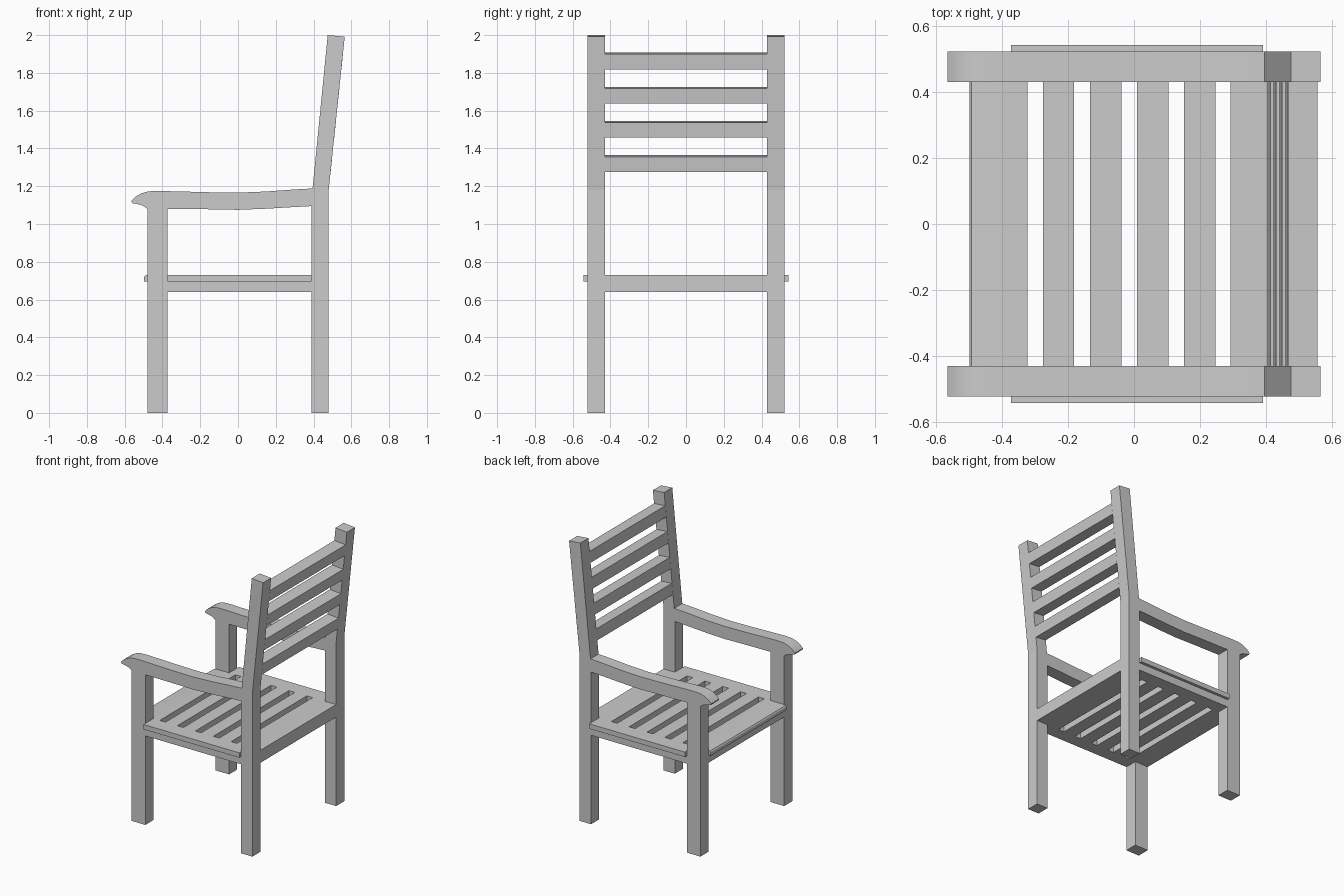
import bpy, bmesh, math

if "Cube" in bpy.data.objects:
    bpy.data.objects.remove(bpy.data.objects["Cube"])


def prism(name, pts, lo, hi, axis="y", smooth=False):
    """Extrude a profile (x,z for axis y / y,z for axis x) from lo to hi."""
    def place(p, d):
        return (p[0], d, p[1]) if axis == "y" else (d, p[0], p[1])
    bm = bmesh.new()
    a = [bm.verts.new(place(p, lo)) for p in pts]
    b = [bm.verts.new(place(p, hi)) for p in pts]
    bm.faces.new(a)
    bm.faces.new(b[::-1])
    n = len(pts)
    for i in range(n):
        j = (i + 1) % n
        bm.faces.new((a[i], a[j], b[j], b[i]))
    bmesh.ops.recalc_face_normals(bm, faces=bm.faces)
    me = bpy.data.meshes.new(name)
    bm.to_mesh(me)
    bm.free()
    ob = bpy.data.objects.new(name, me)
    bpy.context.collection.objects.link(ob)
    if smooth:
        bpy.ops.object.select_all(action="DESELECT")
        ob.select_set(True)
        bpy.context.view_layer.objects.active = ob
        bpy.ops.object.shade_smooth_by_angle(angle=math.radians(30))
    return ob


def rect(x0, x1, z0, z1):
    return [(x0, z0), (x1, z0), (x1, z1), (x0, z1)]


IN, OUT = 0.43, 0.522          # inner and outer faces of the posts
SEAT0, SEAT1 = 0.64, 0.73

# Side profiles of the back post and the curved armrest
post = [(0.39, 0), (0.48, 0), (0.48, 1.18), (0.565, 1.992),
        (0.475, 2.0), (0.395, 1.19), (0.39, 1.15)]
arm = [(0.395, 1.188), (0.3, 1.183), (0.15, 1.172), (0, 1.166), (-0.15, 1.168),
       (-0.3, 1.172), (-0.42, 1.175), (-0.475, 1.173), (-0.51, 1.163),
       (-0.545, 1.143), (-0.565, 1.122), (-0.56, 1.11), (-0.535, 1.106),
       (-0.505, 1.098), (-0.48, 1.08), (-0.375, 1.08), (-0.15, 1.078),
       (0, 1.075), (0.15, 1.081), (0.3, 1.09), (0.395, 1.095)]

for side, s in (("left", -1), ("right", 1)):
    prism(f"front_leg_{side}", rect(-0.48, -0.372, 0, 1.08), s * IN, s * OUT)
    prism(f"back_post_{side}", post, s * IN, s * OUT)
    prism(f"armrest_{side}", arm, s * IN, s * OUT, smooth=True)
    # seat side rail with overhanging lip
    rail = [(s * y, z) for y, z in ((IN, SEAT0), (OUT, SEAT0), (OUT, 0.695),
                                    (0.542, 0.695), (0.542, SEAT1), (IN, SEAT1))]
    prism(f"seat_side_{side}", rail, -0.372, 0.39, axis="x")

# Seat slats, the front one with a rounded lip
prism("seat_front_slat", [(-0.322, SEAT0), (-0.48, SEAT0), (-0.48, 0.695),
      (-0.498, 0.695), (-0.498, 0.718), (-0.492, 0.727), (-0.48, SEAT1),
      (-0.322, SEAT1)], -IN, IN, smooth=True)
for i in range(4):
    x = -0.276 + i * 0.1425
    prism(f"seat_slat_{i + 1}", rect(x, x + 0.095, SEAT0, SEAT1), -IN, IN)
prism("seat_back_slat", rect(0.293, 0.48, SEAT0, SEAT1), -IN, IN)

# Backrest rails, tilted with the posts
for i in range(4):
    z = 1.28 + i * 0.181
    front = lambda h: 0.396 + (h - 1.19) * 0.0988
    back = lambda h: 0.48 + (h - 1.18) * 0.1047
    t = z + 0.08
    prism(f"back_rail_{i + 1}", [(front(z), z + 0.004), (back(z), z - 0.004),
          (back(t), t - 0.004), (front(t), t + 0.004)], -IN, IN)
